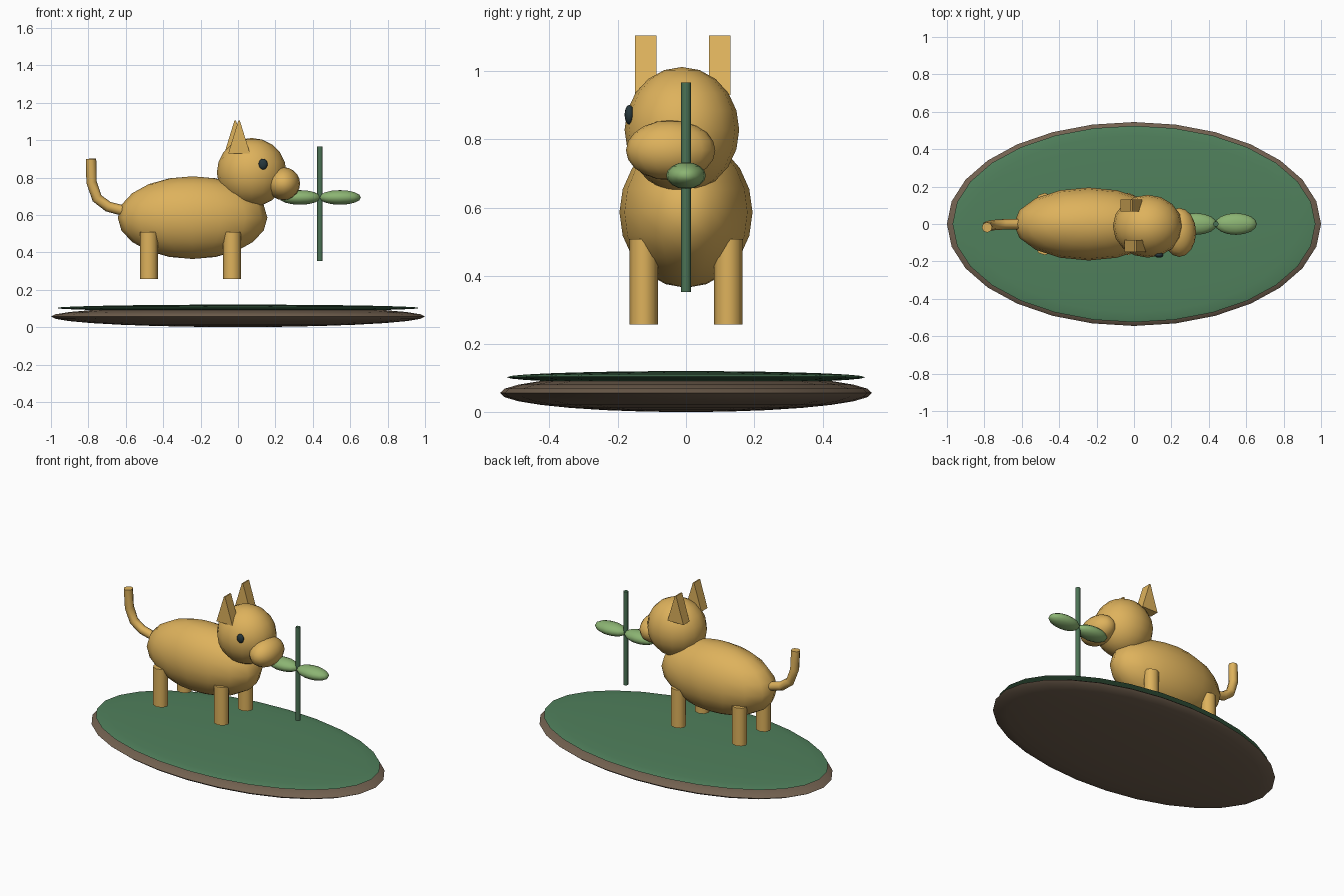
import bpy, bmesh
from math import radians
from mathutils import Matrix, Vector

if "Cube" in bpy.data.objects:
    bpy.data.objects.remove(bpy.data.objects["Cube"])


def material(name, rgb):
    m = bpy.data.materials.new(name)
    m.diffuse_color = (*rgb, 1)
    m.use_nodes = True
    m.node_tree.nodes["Principled BSDF"].inputs["Base Color"].default_value = m.diffuse_color
    return m


TAN = material("tan", (0.73, 0.445, 0.107))
EARTH = material("earth", (0.17, 0.12, 0.08))
GRASS = material("grass", (0.08, 0.216, 0.107))
STEM = material("stem_green", (0.07, 0.17, 0.09))
LEAF = material("leaf_green", (0.26, 0.456, 0.17))
DARK = material("dark", (0.02, 0.038, 0.045))


def finish(name, bm, mat, smooth=True):
    bmesh.ops.recalc_face_normals(bm, faces=bm.faces)
    mesh = bpy.data.meshes.new(name)
    bm.to_mesh(mesh)
    bm.free()
    mesh.materials.append(mat)
    ob = bpy.data.objects.new(name, mesh)
    bpy.context.collection.objects.link(ob)
    if smooth:
        bpy.ops.object.select_all(action='DESELECT')
        ob.select_set(True)
        bpy.context.view_layer.objects.active = ob
        bpy.ops.object.shade_smooth_by_angle(angle=radians(65))
    return ob


def ellipsoid(name, centre, radii, mat, segs=16, rings=10):
    bm = bmesh.new()
    bmesh.ops.create_uvsphere(bm, u_segments=segs, v_segments=rings, radius=1)
    bmesh.ops.transform(bm, verts=bm.verts,
                        matrix=Matrix.Translation(centre) @ Matrix.Diagonal((*radii, 1)))
    return finish(name, bm, mat)


def post(name, x, y, z0, z1, r, sides, mat):
    bm = bmesh.new()
    bmesh.ops.create_cone(bm, cap_ends=True, segments=sides, radius1=r, radius2=r, depth=z1 - z0,
                          matrix=Matrix.Translation((x, y, (z0 + z1) / 2))
                          @ Matrix.Rotation(radians(90), 4, 'Z'))
    return finish(name, bm, mat)


def ear(name, x, y):
    # triangular profile extruded sideways, tips slightly rounded off
    bm = bmesh.new()
    w, h, t = 0.058, 0.175, 0.032
    pts = [(-w, 0), (w, 0), (0.004, h), (-0.004, h)]
    face = bm.faces.new([bm.verts.new((x + px, y - t, 0.93 + pz)) for px, pz in pts])
    ext = bmesh.ops.extrude_face_region(bm, geom=[face])
    moved = [g for g in ext['geom'] if isinstance(g, bmesh.types.BMVert)]
    bmesh.ops.translate(bm, verts=moved, vec=(0, 2 * t, 0))
    return finish(name, bm, TAN, smooth=False)


# Ground mound
ellipsoid("ground_base", (0, 0, 0.057), (1.0, 0.545, 0.056), EARTH, 28, 14)
ellipsoid("grass_top", (0, 0, 0.103), (0.97, 0.525, 0.018), GRASS, 28, 14)

# Animal body and head
ellipsoid("body", (-0.243, 0, 0.586), (0.4, 0.195, 0.221), TAN)
ellipsoid("head", (0.073, -0.012, 0.828), (0.186, 0.168, 0.184), TAN)
ellipsoid("muzzle", (0.242, -0.045, 0.768), (0.09, 0.131, 0.088), TAN)
ellipsoid("eye", (0.134, -0.166, 0.872), (0.024, 0.014, 0.029), DARK, 12, 8)
ear("near_ear", 0.006, -0.118)
ear("far_ear", -0.015, 0.099)

# Legs
for end, x in (("back", -0.477), ("front", -0.032)):
    for side, y in (("near", -0.124), ("far", 0.124)):
        leg = post(f"{end}_{side}_leg", x, y, 0.258, 0.508, 0.048, 8, TAN)
        leg.data.transform(Matrix.Translation((0, y, 0)) @ Matrix.Diagonal((1, 0.88, 1, 1))
                           @ Matrix.Translation((0, -y, 0)))

# Curled tail
curve = bpy.data.curves.new("tail", 'CURVE')
curve.dimensions = '3D'
curve.bevel_depth = 0.028
curve.bevel_resolution = 2
curve.use_fill_caps = True
path = [(-0.56, 0, 0.61), (-0.62, 0, 0.625), (-0.695, -0.002, 0.645), (-0.754, -0.006, 0.69),
        (-0.783, -0.012, 0.775), (-0.786, -0.018, 0.9)]
spline = curve.splines.new('POLY')
spline.points.add(len(path) - 1)
for p, co in zip(spline.points, path):
    p.co = (*co, 1)
spline.use_smooth = True
curve.materials.append(TAN)
tail = bpy.data.objects.new("tail", curve)
bpy.context.collection.objects.link(tail)
bpy.ops.object.select_all(action='DESELECT')
tail.select_set(True)
bpy.context.view_layer.objects.active = tail
bpy.ops.object.convert(target='MESH')
bpy.ops.object.shade_smooth_by_angle(angle=radians(65))

# Plant with two leaves
post("plant_stem", 0.438, 0, 0.353, 0.967, 0.015, 8, STEM)
for side, s in (("left", -1), ("right", 1)):
    ellipsoid(f"{side}_leaf", (0.438 + s * 0.107, 0, 0.694), (0.112, 0.058, 0.039), LEAF, 16, 8)
